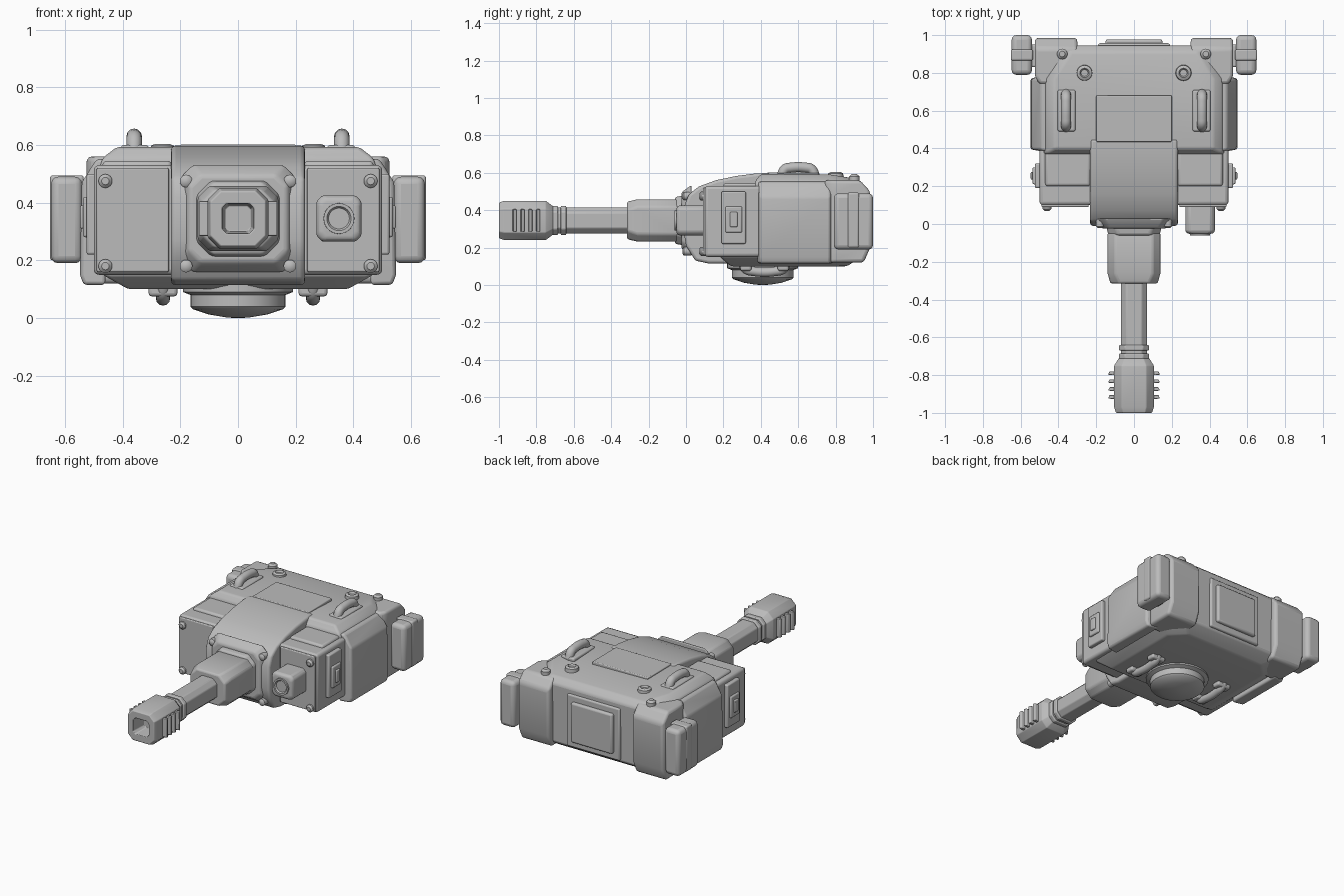
import bpy, bmesh, math
from mathutils import Vector, Matrix

cube = bpy.data.objects.get("Cube")
if cube:
    bpy.data.objects.remove(cube, do_unlink=True)

grey = bpy.data.materials.new("plain_grey")
grey.use_nodes = True
grey.diffuse_color = (0.5, 0.5, 0.5, 1)
grey.node_tree.nodes["Principled BSDF"].inputs["Base Color"].default_value = (0.5, 0.5, 0.5, 1)
GUN_Z = 0.345


def finish(obj, bevel=0.0, mirror=False):
    obj.data.materials.append(grey)
    if mirror:
        obj.modifiers.new("mirror", 'MIRROR')
    if bevel:
        b = obj.modifiers.new("bevel", 'BEVEL')
        b.width, b.segments, b.limit_method = bevel, 3, 'ANGLE'
        b.angle_limit = math.radians(25)
    bpy.ops.object.select_all(action='DESELECT')
    obj.select_set(True)
    bpy.context.view_layer.objects.active = obj
    bpy.ops.object.shade_smooth_by_angle(angle=math.radians(40))
    return obj


def mesh_object(name, bm, bevel=0.0, mirror=False):
    bmesh.ops.recalc_face_normals(bm, faces=bm.faces)
    me = bpy.data.meshes.new(name)
    bm.to_mesh(me)
    bm.free()
    obj = bpy.data.objects.new(name, me)
    bpy.context.collection.objects.link(obj)
    return finish(obj, bevel, mirror)


def loft(name, rings, bevel=0.0, mirror=False):
    """Skin matching rings of points and cap both ends."""
    bm = bmesh.new()
    loops = [[bm.verts.new(p) for p in ring] for ring in rings]
    n = len(loops[0])
    for a, b in zip(loops, loops[1:]):
        for i in range(n):
            j = (i + 1) % n
            bm.faces.new((a[i], a[j], b[j], b[i]))
    bm.faces.new(loops[0])
    bm.faces.new(loops[-1])
    return mesh_object(name, bm, bevel, mirror)


def box(name, x, y, z, bevel=0.02, mirror=False):
    rings = [[(x[0], y[0], h), (x[1], y[0], h), (x[1], y[1], h), (x[0], y[1], h)] for h in z]
    return loft(name, rings, bevel, mirror)


def octagon(y, w, h, cut, x=0.0, z=GUN_Z):
    """Rectangle with cut corners, facing the front."""
    pts = [(w, h - cut), (w - cut, h), (cut - w, h), (-w, h - cut),
           (-w, cut - h), (cut - w, -h), (w - cut, -h), (w, cut - h)]
    return [(x + a, y, z + b) for a, b in pts]


def tube(name, stations, bevel=0.008, **at):
    return loft(name, [octagon(*s, **at) for s in stations], bevel)


def lathe(name, profile, centre, axis='Z', mirror=False, steps=40):
    turn = Matrix.Rotation(math.radians(90), 4, 'X') if axis == 'Y' else Matrix()
    rings = [[Vector(centre) + turn @ Vector((r * math.cos(t), r * math.sin(t), h))
              for t in (2 * math.pi * i / steps for i in range(steps))] for r, h in profile]
    return loft(name, rings, 0, mirror)


def handle(name, points, radius):
    cu = bpy.data.curves.new(name, 'CURVE')
    cu.dimensions, cu.bevel_depth, cu.bevel_resolution = '3D', radius, 4
    sp = cu.splines.new('BEZIER')
    sp.bezier_points.add(len(points) - 1)
    for p, co in zip(sp.bezier_points, points):
        p.co = co
        p.handle_left_type = p.handle_right_type = 'AUTO'
    sp.resolution_u = 6
    tmp = bpy.data.objects.new(name, cu)
    me = bpy.data.meshes.new_from_object(tmp)
    bpy.data.objects.remove(tmp)
    obj = bpy.data.objects.new(name, me)
    bpy.context.collection.objects.link(obj)
    return finish(obj, 0, True)


# Main hull with cut rear corners, crowned roof and tapered belly
def hull_ring(w, front, back, z, drop=0.0):
    return [(-w, front, z), (w, front, z), (w, 0.77, z), (w - 0.09, back, z - drop),
            (0.09 - w, back, z - drop), (-w, 0.77, z)]

loft("hull", [hull_ring(0.38, 0.24, 0.86, 0.1), hull_ring(0.47, 0.18, 0.94, 0.15),
              hull_ring(0.485, 0.37, 0.945, 0.5), hull_ring(0.47, 0.37, 0.945, 0.555, 0.02),
              hull_ring(0.42, 0.40, 0.91, 0.593, 0.025)], 0.012)
loft("side_armour", [[(0.46, 0.38, z0), (w, 0.395, z0), (w, 0.77, z0), (0.46, 0.79, z0)]
     for w, z0 in ((0.535, 0.115), (0.548, 0.15), (0.542, 0.47), (0.49, 0.552))], 0.012, True)

# Front side compartments and their cover plates
box("front_compartment", (0.2, 0.5), (0.1, 0.42), (0.15, 0.53), 0.018, True)
box("compartment_cover", (0.24, 0.49), (0.09, 0.12), (0.16, 0.52), 0.005, True)
box("compartment_roof_step", (0.23, 0.47), (0.2, 0.42), (0.5, 0.545), 0.015, True)
box("side_hatch", (0.49, 0.525), (0.19, 0.32), (0.22, 0.50), 0.008, True)
box("side_latch_frame", (0.51, 0.537), (0.21, 0.30), (0.28, 0.42), 0.008, True)
box("side_latch", (0.52, 0.547), (0.235, 0.275), (0.31, 0.39), 0.006, True)

# Central gun housing with curved brow
side = [(0.0, 0.21), (0.05, 0.13), (0.12, 0.115), (0.45, 0.115), (0.45, 0.598), (0.38, 0.597),
        (0.27, 0.583), (0.16, 0.56), (0.07, 0.527), (0.015, 0.485), (-0.01, 0.42), (-0.01, 0.27)]
loft("gun_housing", [[(x, y, z) for y, z in side] for x in (-0.232, 0.232)], 0.015)
tube("housing_collar", [(0.03, 0.2, 0.19, 0.04), (-0.025, 0.17, 0.15, 0.04)], 0.012)
tube("gun_seat", [(0.0, 0.15, 0.135, 0.05), (-0.06, 0.135, 0.125, 0.05)], 0.012)
for z in (0.18, 0.475):
    lathe("housing_bolt", [(0.022, -0.03), (0.022, 0.012), (0.012, 0.02)], (0.18, 0.0, z), 'Y', True, 16)
    lathe("cover_bolt", [(0.024, -0.02), (0.024, 0.01), (0.013, 0.02)], (0.46, 0.09, z), 'Y', True, 16)

# Gun: sleeve, barrel, rings and hollow muzzle
tube("gun_sleeve", [(-0.02, 0.125, 0.1, 0.03), (-0.05, 0.14, 0.113, 0.04),
                    (-0.26, 0.14, 0.113, 0.04), (-0.315, 0.125, 0.1, 0.045)], 0.01)
tube("barrel", [(-0.28, 0.07, 0.07, 0.03), (-0.74, 0.07, 0.07, 0.03)], 0.006)
for y in (-0.655, -0.7):
    tube("barrel_ring", [(y + 0.015, 0.08, 0.078, 0.032), (y - 0.015, 0.08, 0.078, 0.032)], 0.006)
tube("muzzle", [(-0.71, 0.08, 0.075, 0.03), (-0.75, 0.105, 0.105, 0.04), (-0.97, 0.105, 0.105, 0.04),
                (-1.0, 0.095, 0.095, 0.035), (-1.0, 0.055, 0.052, 0.015), (-0.9, 0.045, 0.045, 0.012)], 0.004)
for i in range(4):
    y = -0.78 - i * 0.042
    loft("muzzle_fin", [[(0.09, y, z), (0.13, y, z), (0.137, y - 0.018, z), (0.09, y - 0.022, z)]
         for z in (0.285, 0.405)], 0.004, True)

# Secondary sight beside the gun
tube("sight_body", [(0.13, 0.078, 0.08, 0.02), (-0.04, 0.078, 0.08, 0.02), (-0.052, 0.065, 0.067, 0.02)],
     0.01, x=0.35)
lathe("sight_lens", [(0.055, -0.01), (0.053, 0.062), (0.042, 0.062), (0.036, 0.053)], (0.35, 0, GUN_Z), 'Y')

# Rear corner bins and outer pods
loft("rear_bin", [[(0.3, 0.74, z), (0.5, 0.74, z), (0.525, 0.78, z), (0.525, b, z), (0.3, b, z)]
     for z, b in ((0.12, 0.95), (0.2, 0.985), (0.5, 0.985), (0.56, 0.93))], 0.018, True)
box("outer_pod", (0.54, 0.648), (0.79, 1.0), (0.19, 0.49), 0.025, True)
box("pod_bracket", (0.5, 0.56), (0.83, 0.95), (0.24, 0.46), 0.01, True)
box("pod_strap", (0.535, 0.652), (0.865, 0.925), (0.2, 0.495), 0.01, True)
lathe("bin_knob", [(0.028, -0.02), (0.028, 0.02), (0.015, 0.032)], (0.38, 0.9, 0.56), 'Z', True, 20)

# Rear access panel
box("rear_frame", (-0.19, 0.19), (0.92, 0.957), (0.16, 0.5), 0.01)
box("rear_panel", (-0.15, 0.15), (0.94, 0.978), (0.2, 0.46), 0.012)

# Roof fittings
box("roof_hatch", (-0.2, 0.2), (0.435, 0.68), (0.57, 0.602), 0.005)
box("handle_pad", (0.31, 0.405), (0.49, 0.71), (0.57, 0.6), 0.01, True)
handle("roof_handle", [(0.36, 0.51, 0.58), (0.36, 0.53, 0.619), (0.36, 0.56, 0.627),
                       (0.36, 0.64, 0.627), (0.36, 0.67, 0.619), (0.36, 0.69, 0.58)], 0.027)
lathe("roof_eyelet", [(0.045, -0.04), (0.04, 0.005), (0.025, 0.012), (0.018, 0.0)],
      (0.262, 0.8, 0.592), 'Z', True, 20)

# Belly turntable and grab bars
lathe("turntable", [(0.19, 0.13), (0.19, 0.09), (0.165, 0.08), (0.165, 0.04), (0.155, 0.03),
                    (0.1, 0.012), (0.04, 0.002), (0.01, 0.0)], (0, 0.41, 0))
handle("belly_bar", [(0.26, 0.3, 0.12), (0.26, 0.32, 0.085), (0.26, 0.36, 0.073),
                     (0.26, 0.48, 0.073), (0.26, 0.52, 0.085), (0.26, 0.54, 0.12)], 0.025)
for y in (0.32, 0.52):
    box("belly_bar_foot", (0.21, 0.31), (y - 0.03, y + 0.03), (0.075, 0.12), 0.012, True)
